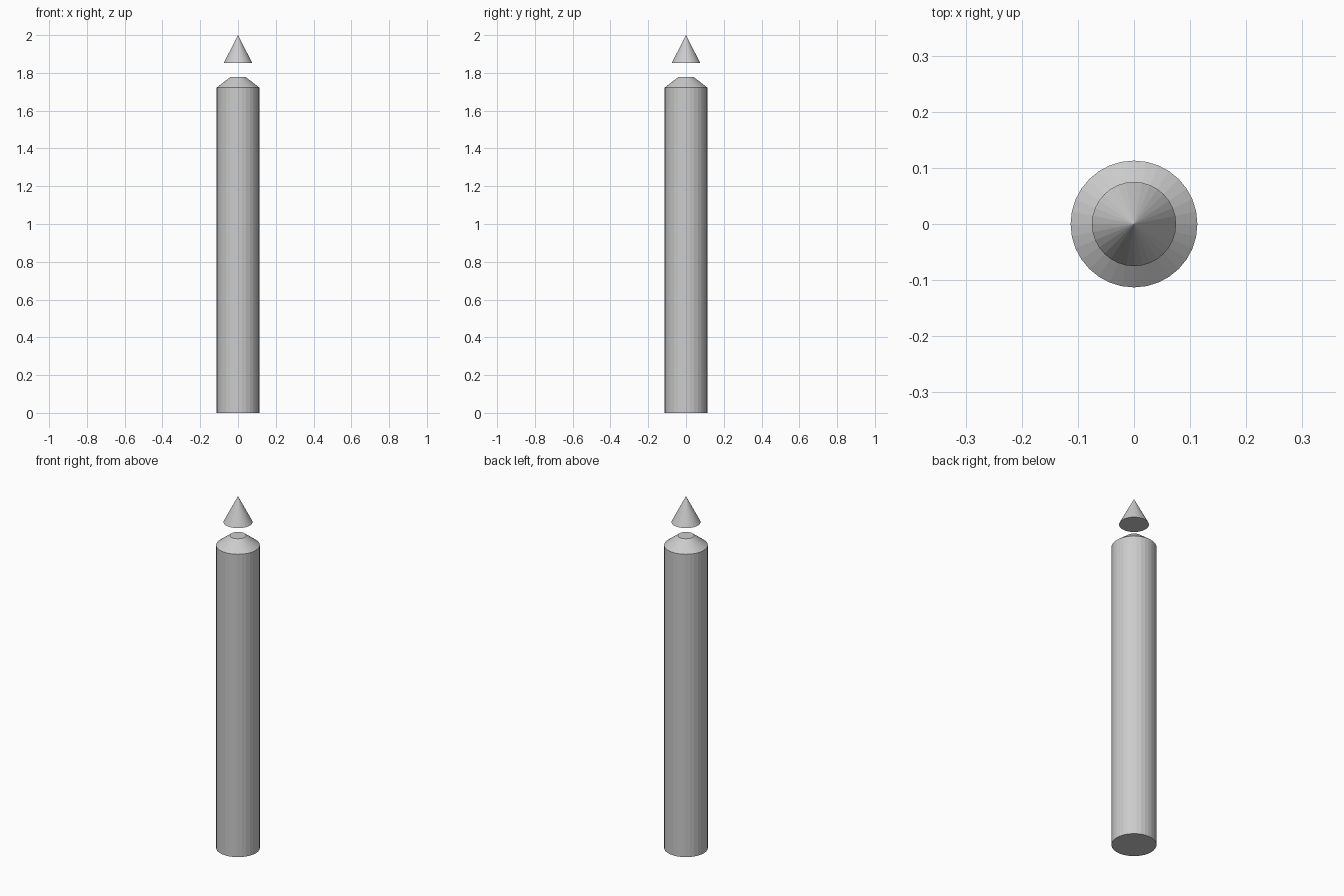
import bpy, bmesh, math

if "Cube" in bpy.data.objects:
    bpy.data.objects.remove(bpy.data.objects["Cube"])

SIDES = 32


def lathe(name, profile):
    """Closed turned solid from (radius, z) points; radius 0 makes a tip."""
    bm = bmesh.new()
    rings = []
    for r, z in profile:
        count = SIDES if r > 0 else 1
        rings.append([bm.verts.new((r * math.cos(math.tau * i / SIDES),
                                    r * math.sin(math.tau * i / SIDES), z))
                      for i in range(count)])
    for a, b in zip(rings, rings[1:]):
        for i in range(SIDES):
            j = (i + 1) % SIDES
            if len(b) == 1:
                bm.faces.new((a[i], a[j], b[0]))
            else:
                bm.faces.new((a[i], a[j], b[j], b[i]))
    # flat end caps
    bm.faces.new(rings[0][::-1])
    if len(rings[-1]) > 1:
        bm.faces.new(rings[-1])
    mesh = bpy.data.meshes.new(name)
    bm.to_mesh(mesh)
    bm.free()
    obj = bpy.data.objects.new(name, mesh)
    bpy.context.collection.objects.link(obj)
    return obj


# Long shaft with a bevelled shoulder
lathe("shaft", [(0.113, 0), (0.113, 1.722), (0.042, 1.777)])

# Floating pointed tip
lathe("tip", [(0.075, 1.853), (0, 2.0)])
